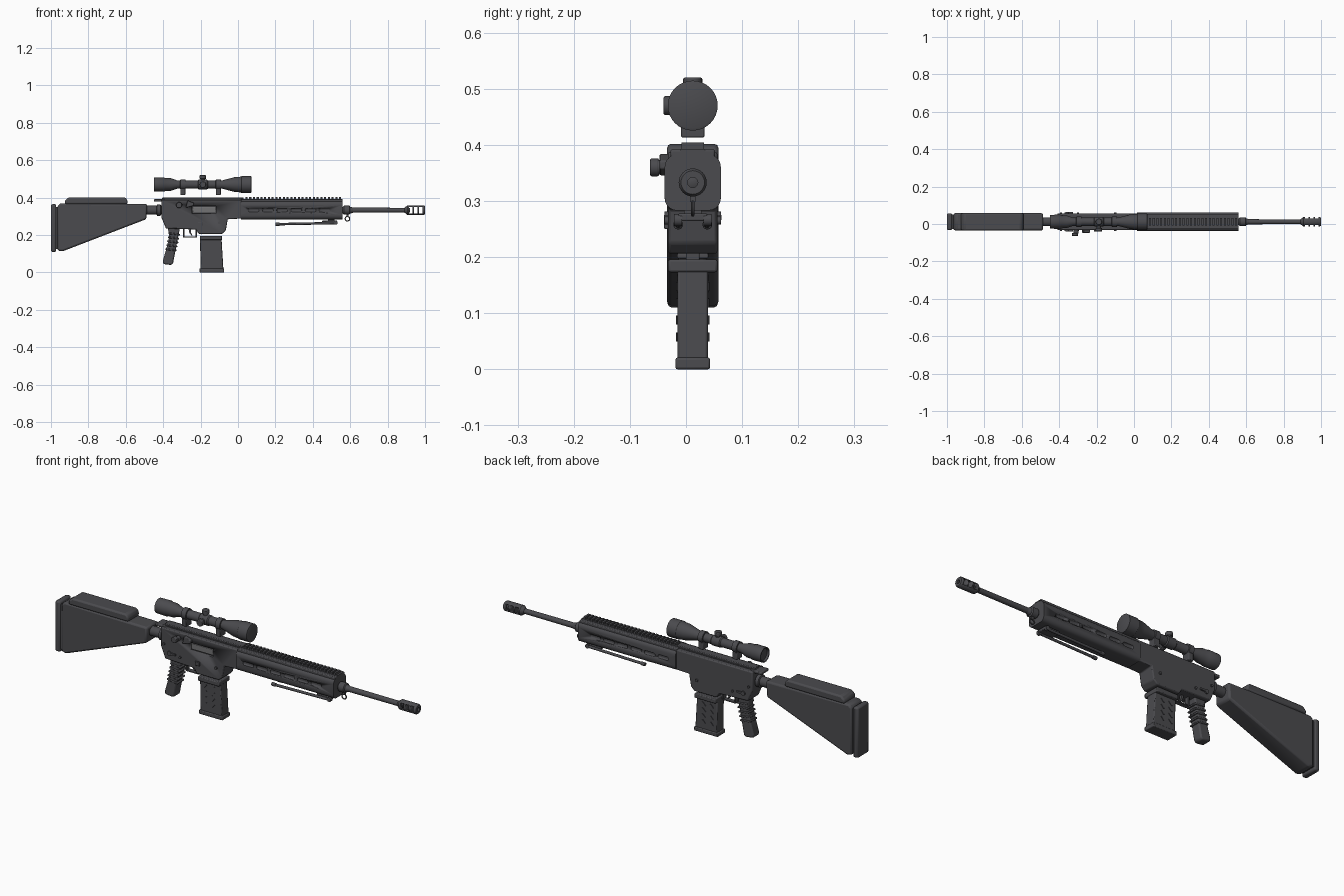
import bpy, bmesh, math
from mathutils import Matrix, Vector

if "Cube" in bpy.data.objects:
    bpy.data.objects.remove(bpy.data.objects["Cube"])

YC, BORE, SIGHT = 0.012, 0.333, 0.47


def material(name, rgb):
    m = bpy.data.materials.new(name)
    m.use_nodes = True
    m.diffuse_color = (*rgb, 1)
    m.node_tree.nodes["Principled BSDF"].inputs["Base Color"].default_value = (*rgb, 1)
    return m


GUN = material("dark gunmetal", (0.07, 0.07, 0.077))
STEEL = material("bolt steel", (0.17, 0.17, 0.175))


def finish(name, bm, mat=GUN, bevel=0, segs=2):
    bmesh.ops.recalc_face_normals(bm, faces=bm.faces[:])
    me = bpy.data.meshes.new(name)
    bm.to_mesh(me)
    bm.free()
    ob = bpy.data.objects.new(name, me)
    bpy.context.collection.objects.link(ob)
    me.materials.append(mat)
    if bevel:
        mod = ob.modifiers.new("Bevel", "BEVEL")
        mod.width, mod.segments = bevel, segs
        mod.limit_method, mod.angle_limit = "ANGLE", math.radians(25)
    bpy.ops.object.select_all(action="DESELECT")
    ob.select_set(True)
    bpy.context.view_layer.objects.active = ob
    bpy.ops.object.shade_smooth_by_angle(angle=math.radians(35))
    return ob


def extrude(name, points, vec, **kw):
    bm = bmesh.new()
    face = bm.faces.new([bm.verts.new(p) for p in points])
    new = bmesh.ops.extrude_face_region(bm, geom=[face])["geom"]
    bmesh.ops.translate(bm, vec=vec, verts=[v for v in new if isinstance(v, bmesh.types.BMVert)])
    return finish(name, bm, **kw)


def profile(name, xz, half, y=YC, **kw):
    """Side outline extruded across the width."""
    return extrude(name, [(x, y - half, z) for x, z in xz], (0, 2 * half, 0), **kw)


def box(name, x0, x1, z0, z1, half, y=YC, **kw):
    return profile(name, [(x0, z0), (x1, z0), (x1, z1), (x0, z1)], half, y, **kw)


def rod(name, a, b, r, r2=None, sides=24, **kw):
    a, b = Vector(a), Vector(b)
    d = b - a
    mat4 = Matrix.Translation((a + b) / 2) @ d.to_track_quat("Z", "Y").to_matrix().to_4x4()
    bm = bmesh.new()
    bmesh.ops.create_cone(bm, cap_ends=True, segments=sides, radius1=r,
                          radius2=r if r2 is None else r2, depth=d.length, matrix=mat4)
    return finish(name, bm, **kw)


def lathe(name, stations, z, sides=32, **kw):
    """Turned part around a lengthwise axis; stations are (x, radius)."""
    bm = bmesh.new()
    rings = [[bm.verts.new((x, YC + r * math.cos(t * math.tau / sides),
                            z + r * math.sin(t * math.tau / sides)))
              for t in range(sides)] for x, r in stations]
    for p, q in zip(rings, rings[1:]):
        for i in range(sides):
            j = (i + 1) % sides
            bm.faces.new((p[i], p[j], q[j], q[i]))
    bm.faces.new(rings[0])
    bm.faces.new(rings[-1])
    return finish(name, bm, **kw)


def cut(target, cutters):
    for c in cutters:
        c.hide_render = True
        c.hide_set(True)
        mod = target.modifiers.new("Cut", "BOOLEAN")
        mod.object, mod.operation, mod.solver = c, "DIFFERENCE", "EXACT"


# Shoulder stock
box("butt_pad", -1.0, -0.972, 0.11, 0.365, 0.045, bevel=0.008)
box("butt_spacer", -0.975, -0.96, 0.125, 0.35, 0.038)
profile("stock", [(-0.965, 0.118), (-0.94, 0.112), (-0.49, 0.285), (-0.485, 0.365),
                  (-0.95, 0.37), (-0.965, 0.355)], 0.046, bevel=0.009)
profile("cheek_rest", [(-0.925, 0.365), (-0.59, 0.365), (-0.592, 0.39), (-0.605, 0.402),
                       (-0.905, 0.402), (-0.925, 0.385)], 0.046, bevel=0.008)
lathe("buffer_tube", [(-0.49, 0.024), (-0.4, 0.024)], BORE)
lathe("tube_nut", [(-0.435, 0.024), (-0.432, 0.031), (-0.415, 0.031), (-0.412, 0.024)], BORE)

# Receiver with magazine well
receiver = profile("receiver", [(-0.41, 0.295), (-0.385, 0.235), (-0.225, 0.23), (-0.21, 0.206),
                                (-0.085, 0.206), (-0.065, 0.225), (-0.055, 0.285), (0.018, 0.288),
                                (0.018, 0.388), (-0.41, 0.388)], 0.044, bevel=0.005)
cut(receiver, [box("port_cutter", -0.245, -0.118, 0.315, 0.355, 0.012, y=YC - 0.044)])
box("bolt_carrier", -0.243, -0.12, 0.32, 0.35, 0.004, y=YC - 0.035, mat=STEEL, bevel=0.002)
profile("port_deflector", [(-0.28, 0.345), (-0.235, 0.357), (-0.235, 0.372), (-0.27, 0.385)],
        0.012, y=YC - 0.047, bevel=0.003)
rod("forward_assist_body", (-0.31, YC - 0.03, 0.36), (-0.31, -0.05, 0.36), 0.013)
rod("forward_assist_button", (-0.315, -0.048, 0.36), (-0.315, -0.064, 0.36), 0.016, bevel=0.003)
box("charging_handle", -0.45, -0.39, 0.378, 0.392, 0.03, bevel=0.004)
for x, z, r in [(-0.36, 0.27, 0.011), (-0.3, 0.265, 0.006), (-0.1, 0.265, 0.007), (-0.39, 0.31, 0.006)]:
    rod("receiver_pin", (x, YC - 0.05, z), (x, YC + 0.05, z), r, sides=16)
for side in (-1, 1):
    box("selector_lever", -0.365, -0.325, 0.266, 0.275, 0.004, y=YC + side * 0.047)
box("magazine_release", -0.215, -0.19, 0.25, 0.27, 0.004, y=YC - 0.047, bevel=0.002)

# Trigger group
for name, x0, x1, z0, z1 in [("guard_floor", -0.293, -0.218, 0.186, 0.192),
                             ("guard_front", -0.226, -0.218, 0.186, 0.235),
                             ("guard_rear", -0.293, -0.286, 0.186, 0.24)]:
    box(name, x0, x1, z0, z1, 0.012, bevel=0.002)
profile("trigger", [(-0.265, 0.24), (-0.25, 0.24), (-0.252, 0.215), (-0.243, 0.198),
                    (-0.25, 0.198), (-0.262, 0.215)], 0.006)

# Pistol grip with finger ridges
profile("grip", [(-0.375, 0.24), (-0.31, 0.24), (-0.32, 0.19), (-0.348, 0.045), (-0.36, 0.04),
                 (-0.4, 0.045), (-0.402, 0.062), (-0.385, 0.12), (-0.368, 0.19)], 0.025, bevel=0.008)
for i in range(5):
    z = 0.115 + i * 0.021
    x = -0.358 + (z - 0.115) * 0.22
    profile("grip_ridge", [(x - 0.03, z + 0.006), (x + 0.03, z - 0.002), (x + 0.03, z + 0.007),
                           (x - 0.03, z + 0.015)], 0.028, bevel=0.003)

# Magazine
box("magazine_collar", -0.203, -0.085, 0.173, 0.196, 0.044, bevel=0.004)
profile("magazine", [(-0.2, 0.015), (-0.078, 0.015), (-0.088, 0.18), (-0.203, 0.18)], 0.027, bevel=0.004)
box("magazine_base", -0.206, -0.074, 0, 0.021, 0.031, bevel=0.004)
for side in (-1, 1):
    for i in range(4):
        for x in (-0.172, -0.128):
            z = 0.05 + i * 0.03
            profile("magazine_rib", [(x - 0.01, z), (x - 0.004, z), (x + 0.01, z + 0.016),
                                     (x + 0.004, z + 0.016)], 0.003, y=YC + side * 0.027)

# Handguard: rounded square tube with vent slots
section = []
for k, (sy, sz) in enumerate([(1, 1), (-1, 1), (-1, -1), (1, -1)]):
    for s in range(6):
        a = math.radians(90 * k + 18 * s)
        section.append((0.015, YC + sy * 0.028 + 0.022 * math.cos(a),
                        BORE + sz * 0.028 + 0.022 * math.sin(a)))
handguard = extrude("handguard", section, (0.545, 0, 0))
cut(handguard, [box("vent_cutter", 0.055 + 0.076 * i, 0.113 + 0.076 * i, 0.324, 0.342, 0.007,
                    y=YC + side * 0.05, bevel=0.006) for i in range(6) for side in (-1, 1)])

# Top rail
box("rail_base", -0.41, 0.56, 0.38, 0.393, 0.022)
box("receiver_rail", -0.405, 0.03, 0.386, 0.4, 0.02, bevel=0.003)
box("rail_wing", 0.015, 0.56, 0.376, 0.392, 0.04, bevel=0.004)
for i in range(26):
    x = 0.04 + i * 0.02
    box("rail_tooth", x, x + 0.011, 0.39, 0.404, 0.02)

# Barrel, collar and slotted muzzle
lathe("barrel", [(0.5, 0.014), (0.92, 0.0125)], BORE)
lathe("barrel_collar", [(0.56, 0.018), (0.566, 0.024), (0.596, 0.024), (0.6, 0.018), (0.615, 0.014)], BORE)
muzzle = lathe("muzzle_brake", [(0.89, 0.013), (0.905, 0.025), (0.994, 0.025), (1.0, 0.021),
                                (1.0, 0.009), (0.97, 0.009)], BORE)
cut(muzzle, [box("muzzle_cutter", 0.914 + 0.027 * i, 0.933 + 0.027 * i, 0.316, 0.35, 0.06)
             for i in range(3)])

# Sling loop below the collar
box("sling_stud", 0.579, 0.591, 0.298, 0.315, 0.005)
bpy.ops.mesh.primitive_torus_add(location=(0.585, YC, 0.287), rotation=(math.pi / 2, 0, 0),
                                 major_radius=0.012, minor_radius=0.003,
                                 major_segments=20, minor_segments=8)
bpy.context.object.name = "sling_loop"
bpy.context.object.data.materials.append(GUN)
bpy.ops.object.shade_smooth_by_angle()

# Folded bipod
box("bipod_mount", 0.45, 0.53, 0.264, 0.278, 0.026, bevel=0.003)
box("bipod_bracket", 0.48, 0.515, 0.272, 0.288, 0.016)
for side in (-1, 1):
    y = YC + side * 0.026
    rod("bipod_leg", (0.21, y, 0.258), (0.52, y, 0.264), 0.0065, sides=12)
    rod("bipod_foot", (0.2, y, 0.258), (0.222, y, 0.258), 0.009, sides=12, bevel=0.002)
    rod("bipod_hinge", (0.522, y - 0.007, 0.266), (0.522, y + 0.007, 0.266), 0.011, sides=16)

# Telescopic sight
lathe("scope_body", [(-0.44, 0.03), (-0.45, 0.032), (-0.45, 0.037), (-0.395, 0.038), (-0.39, 0.035),
                     (-0.36, 0.034), (-0.325, 0.022), (-0.085, 0.022), (-0.02, 0.039), (0.015, 0.042),
                     (0.018, 0.0445), (0.07, 0.0445), (0.072, 0.04)], SIGHT)
for x in (-0.295, -0.105):
    lathe("scope_ring", [(x - 0.014, 0.024), (x - 0.013, 0.028), (x + 0.013, 0.028), (x + 0.014, 0.024)], SIGHT)
    box("scope_foot", x - 0.013, x + 0.013, 0.413, 0.45, 0.021, bevel=0.003)
lathe("scope_saddle", [(-0.215, 0.022), (-0.21, 0.026), (-0.166, 0.026), (-0.161, 0.022)], SIGHT)
rod("elevation_post", (-0.188, YC, SIGHT), (-0.188, YC, 0.505), 0.012)
rod("elevation_turret", (-0.188, YC, 0.5), (-0.188, YC, 0.52), 0.017, bevel=0.003)
rod("windage_post", (-0.188, YC, SIGHT), (-0.188, -0.025, SIGHT), 0.012)
rod("windage_turret", (-0.188, -0.022, SIGHT), (-0.188, -0.04, SIGHT), 0.017, bevel=0.003)
